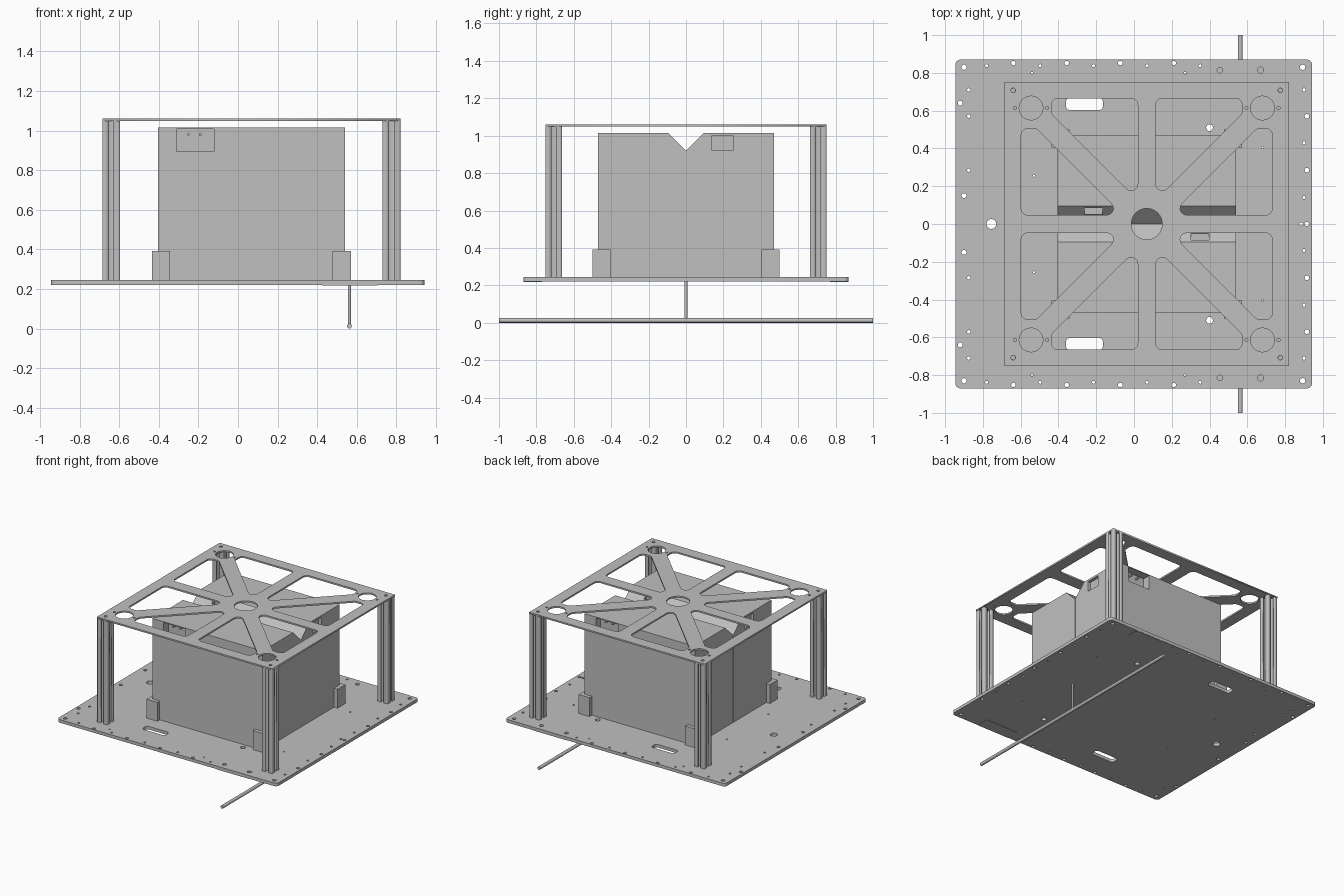
import bpy, bmesh, math
from mathutils import Vector, Matrix

if "Cube" in bpy.data.objects:
    bpy.data.objects.remove(bpy.data.objects["Cube"])

CX = 0.0675          # centre of frame and boxes along x

grey = bpy.data.materials.new("mid_grey")
grey.use_nodes = True
grey.diffuse_color = (0.53, 0.53, 0.53, 1)
grey.node_tree.nodes["Principled BSDF"].inputs["Base Color"].default_value = (0.53, 0.53, 0.53, 1)


def add(name, mesh, loc=(0, 0, 0), turn=0):
    ob = bpy.data.objects.new(name, mesh)
    bpy.context.collection.objects.link(ob)
    ob.location = loc
    ob.rotation_euler.z = turn
    if not mesh.materials:
        mesh.materials.append(grey)
    return ob


def finish(bm, name):
    bmesh.ops.recalc_face_normals(bm, faces=bm.faces)
    mesh = bpy.data.meshes.new(name)
    bm.to_mesh(mesh)
    bm.free()
    return mesh


def box(name, x, y, z):
    bm = bmesh.new()
    lo, hi = Vector((x[0], y[0], z[0])), Vector((x[1], y[1], z[1]))
    bmesh.ops.create_cube(bm, size=1, matrix=Matrix.Translation((lo + hi) / 2) @ Matrix.Diagonal((*(hi - lo), 1)))
    return add(name, finish(bm, name))


def prism(name, points, direction):
    bm = bmesh.new()
    face = bm.faces.new([bm.verts.new(p) for p in points])
    new = bmesh.ops.extrude_face_region(bm, geom=[face])["geom"]
    bmesh.ops.translate(bm, vec=direction, verts=[v for v in new if isinstance(v, bmesh.types.BMVert)])
    return finish(bm, name)


def circle(x, y, r, n=16):
    return [(x + r * math.cos(i * math.tau / n), y + r * math.sin(i * math.tau / n)) for i in range(n)]


def rounded(points, r, steps=6):
    # Replace each corner with a tangent arc of radius r
    out = []
    for i, p in enumerate(points):
        p = Vector(p)
        a = (Vector(points[i - 1]) - p).normalized()
        b = (Vector(points[(i + 1) % len(points)]) - p).normalized()
        half = a.angle(b) / 2
        c = p + (a + b).normalized() * r / math.sin(half)
        s, e = p + a * r / math.tan(half) - c, p + b * r / math.tan(half) - c
        sweep = s.angle_signed(e)
        for k in range(steps + 1):
            out.append(tuple(c + Matrix.Rotation(-sweep * k / steps, 2) @ s))
    return out


def rect(x0, x1, y0, y1):
    return [(x0, y0), (x1, y0), (x1, y1), (x0, y1)]


def plate(name, loops, z0, z1, x=0):
    # Filled flat curve: first loop is the outline, the others are holes
    cu = bpy.data.curves.new(name, "CURVE")
    cu.dimensions, cu.fill_mode, cu.extrude = "2D", "BOTH", (z1 - z0) / 2
    for loop in loops:
        sp = cu.splines.new("POLY")
        sp.points.add(len(loop) - 1)
        for pt, co in zip(sp.points, loop):
            pt.co = (*co, 0, 1)
        sp.use_cyclic_u = True
    tmp = bpy.data.objects.new(name + "_curve", cu)
    bpy.context.collection.objects.link(tmp)
    bpy.context.view_layer.update()
    mesh = bpy.data.meshes.new_from_object(tmp.evaluated_get(bpy.context.evaluated_depsgraph_get()))
    bpy.data.objects.remove(tmp)
    bm = bmesh.new()
    bm.from_mesh(mesh)
    bmesh.ops.remove_doubles(bm, verts=bm.verts, dist=0.0001)
    return add(name, finish(bm, name), (x, 0, (z0 + z1) / 2))


# Base plate with slots and drilled holes, mirrored front to back
base = [rounded(rect(-0.945, 0.942, -0.87, 0.87), 0.025),
        circle(-0.755, 0, 0.026, 24), circle(0.885, 0, 0.009), circle(0.915, 0, 0.012)]
holes = [(-0.9, 0.83, 0.014), (0.893, 0.83, 0.014), (0.455, 0.815, 0.015), (0.67, 0.815, 0.016),
         (-0.92, 0.64, 0.013), (-0.9, 0.15, 0.013), (0.4, 0.51, 0.018), (0.9, 0.43, 0.009),
         (0.915, 0.57, 0.012), (0.915, 0.285, 0.012), (0.9, 0.71, 0.009), (0.9, 0.14, 0.009),
         (-0.875, 0.71, 0.009), (-0.875, 0.57, 0.009), (-0.875, 0.285, 0.009),
         (-0.54, 0.8, 0.006), (0.27, 0.8, 0.006), (-0.53, 0.255, 0.006), (0.68, 0.405, 0.006)]
for i in range(8):
    big = i % 2
    holes.append((-0.78 + i * 0.1415, 0.852 if big else 0.838, 0.012 if big else 0.008))
holes.append((0.35, 0.838, 0.008))
for s in (1, -1):
    base += [circle(x, y * s, r) for x, y, r in holes]
    base.append(rounded(rect(-0.36, -0.165, 0.635 * s - 0.031, 0.635 * s + 0.031), 0.018))
plate("base_plate", base, 0.221, 0.245)

# Top frame with eight windows, a hub hole and corner holes
window = rounded([(0.0475, 0.1275), (0.505, 0.585), (0.505, 0.665), (0.0475, 0.665)], 0.035)
frame = [rect(-0.7525, 0.7525, -0.7525, 0.7525), circle(0, 0, 0.082, 40)]
for sx in (1, -1):
    for sy in (1, -1):
        frame.append([(x * sx, y * sy) for x, y in window])
        frame.append([(y * sx, x * sy) for x, y in window])
        frame.append(circle(0.6125 * sx, 0.614 * sy, 0.063, 32))
        frame.append(circle(0.7075 * sx, 0.7075 * sy, 0.012))
        frame += [circle((0.6125 + d) * sx, 0.614 * sy, 0.008) for d in (0.085, -0.085)]
plate("top_frame", frame, 1.048, 1.06, CX)

# Slotted corner posts: one quarter of the section, turned four times
quarter = [(0.045, -0.04), (0.045, -0.012), (0.036, -0.012), (0.036, -0.026), (0.028, -0.026),
           (0.016, -0.014), (0.016, 0.014), (0.028, 0.026), (0.036, 0.026), (0.036, 0.012),
           (0.045, 0.012), (0.045, 0.04)]
section = [tuple(Matrix.Rotation(k * math.pi / 2, 2) @ Vector(p)) for k in range(4) for p in quarter]
for sx, side in ((1, "left"), (-1, "right")):
    for sy, end in ((1, "back"), (-1, "front")):
        post = plate(f"{end}_{side}_post", [section, circle(0, 0, 0.011)], 0.245, 1.048, CX + sx * 0.7075)
        post.location.y = sy * 0.7075

        # Angle bracket holding the box corner
        x0, x1, x2 = 0.41, 0.4735, 0.503
        y0, y1, y2 = 0.405, 0.4705, 0.5
        ell = [(x0, y1), (x1, y1), (x1, y0), (x2, y0), (x2, y2), (x0, y2)]
        pts = [(CX + x * sx, y * sy, 0.245) for x, y in ell]
        add(f"{end}_{side}_bracket", prism("bracket", pts, (0, 0, 0.147)))

# Box with one bevelled top edge, recesses cut into it
outline = [(-0.47, 0.245), (-0.001, 0.245), (-0.001, 0.92), (-0.096, 1.015), (-0.47, 1.015)]
front_box = add("front_box", prism("box_body", [(-0.4725, y, z) for y, z in outline], (0.945, 0, 0)))
cutters = [box("terminal_cutter", (-0.3775, -0.1875), (-0.6, -0.41), (0.895, 1.008)),
           box("side_cutter", (-0.6, -0.45), (-0.25, -0.14), (0.92, 1.0)),
           box("bevel_cutter", (0.235, 0.33), (-0.085, -0.05), (0.955, 1.1))]
for c in cutters:
    c.hide_render = True
    m = front_box.modifiers.new(c.name, "BOOLEAN")
    m.operation, m.solver, m.object = "DIFFERENCE", "EXACT", c
bpy.context.view_layer.update()
body = bpy.data.meshes.new_from_object(front_box.evaluated_get(bpy.context.evaluated_depsgraph_get()))
front_box.modifiers.clear()
front_box.data = body
for c in cutters:
    bpy.data.objects.remove(c)
front_box.location.x = CX
add("back_box", body, (CX, 0, 0), math.pi)


def cylinder(name, centre, r, length, axis, n=16):
    bm = bmesh.new()
    turn = Matrix.Rotation(math.pi / 2, 4, "X") if axis == "Y" else Matrix.Identity(4)
    bmesh.ops.create_cone(bm, cap_ends=True, segments=n, radius1=r, radius2=r, depth=length,
                          matrix=Matrix.Translation(centre) @ turn)
    for f in bm.faces:
        f.smooth = len(f.verts) == 4
    for e in bm.edges:
        e.smooth = all(len(f.verts) == 4 for f in e.link_faces)
    return add(name, finish(bm, name))


# Terminal pins inside both recesses
for s, end in ((1, "front"), (-1, "back")):
    for i, x in enumerate((-0.3175, -0.2575)):
        cylinder(f"{end}_terminal_{i + 1}", (CX + s * x, -0.425 * s, 0.98), 0.007, 0.03, "Y")

# Long rod hung under the base on a thin stem
cylinder("long_rod", (0.5625, 0, 0.0125), 0.0125, 2.0, "Y")
cylinder("rod_stem", (0.5625, 0, 0.121), 0.008, 0.202, "Z")

# Thin cover strips below the base
for s, end in ((1, "back"), (-1, "front")):
    ys = sorted((0.77 * s, 0.868 * s))
    box(f"{end}_cover_strip", (0.425, 0.705), ys, (0.218, 0.2215))
